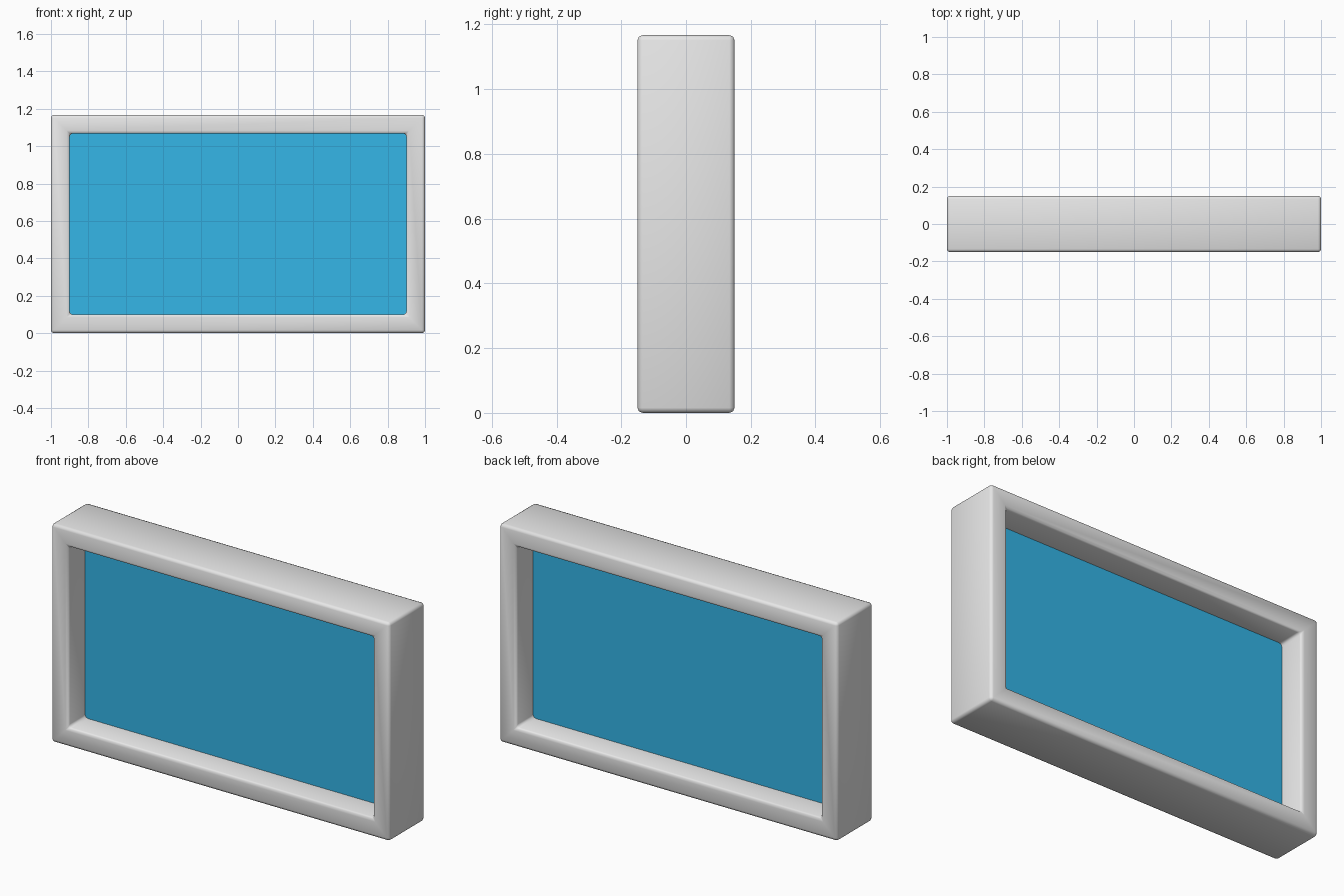
import bpy, bmesh, math

if "Cube" in bpy.data.objects:
    bpy.data.objects.remove(bpy.data.objects["Cube"])

W, H, D, B = 1.0, 1.167, 0.15, 0.1   # half width, height, half depth, border


def material(name, rgb):
    m = bpy.data.materials.new(name)
    m.diffuse_color = (*rgb, 1.0)
    m.use_nodes = True
    m.node_tree.nodes["Principled BSDF"].inputs["Base Color"].default_value = m.diffuse_color
    return m


def make_object(name, bm, mat):
    bmesh.ops.recalc_face_normals(bm, faces=bm.faces[:])
    me = bpy.data.meshes.new(name)
    bm.to_mesh(me)
    bm.free()
    me.materials.append(mat)
    ob = bpy.data.objects.new(name, me)
    bpy.context.collection.objects.link(ob)
    return ob


grey = material("light grey", (0.8, 0.8, 0.8))
blue = material("sky blue", (0.036, 0.485, 0.835))


# Frame: closed sweep of a rectangular section round the opening
def ring(bm, inset, y):
    x, lo, hi = W - inset, inset, H - inset
    return [bm.verts.new((px, y, pz)) for px, pz in
            ((-x, lo), (x, lo), (x, hi), (-x, hi))]


bm = bmesh.new()
rings = [ring(bm, 0, -D), ring(bm, B, -D), ring(bm, B, D), ring(bm, 0, D)]
for i in range(4):
    a, b = rings[i], rings[(i + 1) % 4]
    for j in range(4):
        k = (j + 1) % 4
        bm.faces.new((a[j], a[k], b[k], b[j]))
frame = make_object("window_frame", bm, grey)
for p in frame.data.polygons:
    p.use_smooth = True
bev = frame.modifiers.new("soft_edges", 'BEVEL')
bev.width = 0.016
bev.segments = 2
bev.limit_method = 'ANGLE'
bev.angle_limit = math.radians(30)

# Glass pane, set in the middle of the frame depth
bm = bmesh.new()
bmesh.ops.create_cube(bm, size=1)
for v in bm.verts:
    v.co.x *= 2 * (W - B) + 0.01
    v.co.y *= 0.01
    v.co.z = v.co.z * (H - 2 * B + 0.01) + H / 2
make_object("glass_pane", bm, blue)
